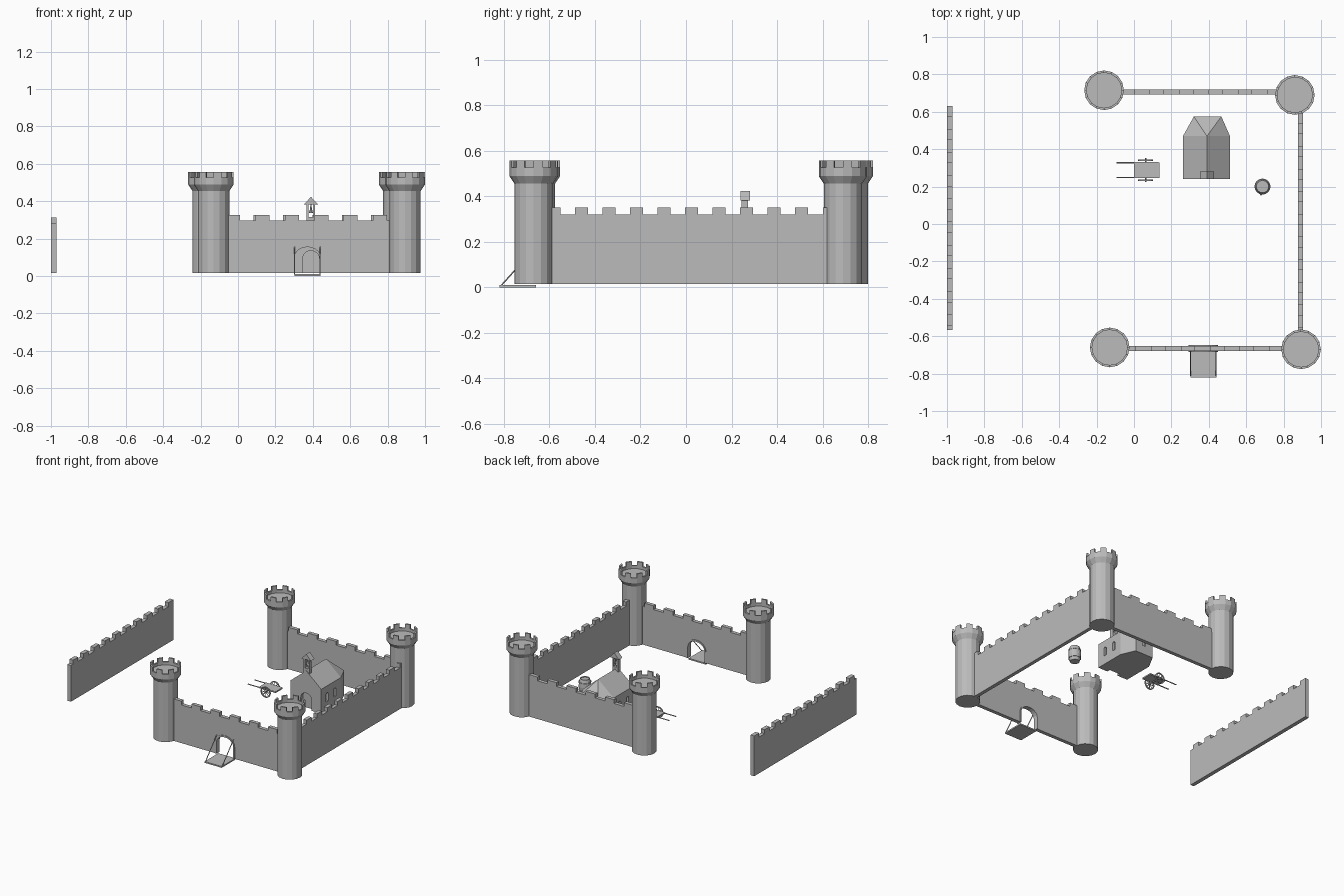
import bpy
import bmesh
from math import cos, sin, pi, tau
from mathutils import Matrix, Vector

cube = bpy.data.objects.get("Cube")
if cube:
    bpy.data.objects.remove(cube)

stone = bpy.data.materials.new("stone_grey")
stone.use_nodes = True
GREY = (0.5, 0.5, 0.5, 1)
stone.diffuse_color = GREY
stone.node_tree.nodes["Principled BSDF"].inputs["Base Color"].default_value = GREY

BASE = 0.015


def finish(name, bm):
    bmesh.ops.recalc_face_normals(bm, faces=bm.faces)
    mesh = bpy.data.meshes.new(name)
    bm.to_mesh(mesh)
    bm.free()
    mesh.materials.append(stone)
    obj = bpy.data.objects.new(name, mesh)
    bpy.context.collection.objects.link(obj)
    return obj


def prism(name, points, direction):
    """Extrude a closed outline of 3D points along a vector."""
    bm = bmesh.new()
    face = bm.faces.new([bm.verts.new(p) for p in points])
    out = bmesh.ops.extrude_face_region(bm, geom=[face], use_keep_orig=True)
    moved = [v for v in out["geom"] if isinstance(v, bmesh.types.BMVert)]
    bmesh.ops.translate(bm, verts=moved, vec=direction)
    return finish(name, bm)


def box(name, low, high):
    x, y, z = low
    X, Y, Z = high
    return prism(name, [(x, y, z), (X, y, z), (X, Y, z), (x, Y, z)], (0, 0, Z - z))


def rod(name, start, end, radius, sides=6):
    start, end = Vector(start), Vector(end)
    axis = end - start
    turn = axis.to_track_quat("Z", "Y").to_matrix().to_4x4()
    bm = bmesh.new()
    bmesh.ops.create_cone(bm, cap_ends=True, segments=sides, radius1=radius, radius2=radius,
                          depth=axis.length, matrix=Matrix.Translation((start + end) / 2) @ turn)
    return finish(name, bm)


def lathe(profile, sides):
    """Revolve (radius, height) pairs around z; first and last rings are capped."""
    bm = bmesh.new()
    rings = [[bm.verts.new((r * cos(tau * i / sides), r * sin(tau * i / sides), z))
              for i in range(sides)] for r, z in profile]
    bands = []
    for a, b in zip(rings, rings[1:]):
        bands.append([bm.faces.new((a[i], a[(i + 1) % sides], b[(i + 1) % sides], b[i]))
                      for i in range(sides)])
    bm.faces.new(rings[0][::-1])
    bm.faces.new(rings[-1])
    return bm, bands


def arch(cx, half, bottom, spring, top, steps=10):
    """Arch outline as (u, z), from the bottom left over the crown to the bottom right."""
    curve = [(cx - half * cos(pi * i / steps), spring + (top - spring) * sin(pi * i / steps))
             for i in range(steps + 1)]
    return [(cx - half, bottom)] + curve + [(cx + half, bottom)]


# Round corner towers with a flared, battlemented head
def tower(name, x, y):
    bm, bands = lathe([(0.084, BASE), (0.084, 0.455), (0.106, 0.488), (0.106, 0.527),
                       (0.094, 0.527), (0.094, 0.505)], 16)
    out = bmesh.ops.extrude_discrete_faces(bm, faces=bands[3][::2])
    verts = {v for f in out["faces"] for v in f.verts}
    bmesh.ops.translate(bm, verts=list(verts), vec=(0, 0, 0.03))
    tower_obj = finish(name, bm)
    tower_obj.location = (x, y, 0)


tower("front_right_tower", -0.13, -0.66)
tower("front_left_tower", 0.893, -0.67)
tower("back_right_tower", -0.16, 0.715)
tower("back_left_tower", 0.86, 0.69)


# Battlemented curtain walls
def wall(name, start, end, first, period, width, low, high, along_x, offset, thick=0.027, gate=()):
    top = [(start, low)]
    u = first
    while u < end:
        a, b = max(u, start), min(u + width, end)
        if b > a:
            top += [(a, low), (a, high), (b, high), (b, low)]
        u += period
    top.append((end, low))
    clean = [p for i, p in enumerate(top) if i == 0 or p != top[i - 1]]
    outline = [(start, BASE)] + clean + [(end, BASE)] + list(gate)[::-1]
    half = thick / 2
    if along_x:
        return prism(name, [(u, offset - half, z) for u, z in outline], (0, thick, 0))
    return prism(name, [(offset - half, u, z) for u, z in outline], (thick, 0, 0))


GATE_X, GATE_HALF = 0.371, 0.069
opening = arch(GATE_X, GATE_HALF, BASE, 0.1, 0.155)
wall("front_wall", -0.06, 0.83, -0.063, 0.157, 0.075, 0.297, 0.325, True, -0.666, gate=opening)
wall("back_wall", -0.09, 0.79, -0.073, 0.157, 0.076, 0.297, 0.325, True, 0.706)
wall("left_wall", -0.6, 0.62, -0.609, 0.121, 0.057, 0.32, 0.35, False, 0.89)
wall("right_wall", -0.567, 0.63, -0.543, 0.124, 0.06, 0.283, 0.313, False, -0.985, thick=0.029)

# Gate surround, drawbridge and chains
outer = arch(GATE_X, GATE_HALF + 0.01, BASE, 0.1, 0.167)
prism("gate_surround", [(x, -0.684, z) for x, z in outer + opening[::-1]], (0, 0.036, 0))
box("drawbridge", (GATE_X - 0.07, -0.82, 0), (GATE_X + 0.07, -0.66, 0.01))
for side, label in ((-1, "right"), (1, "left")):
    x = GATE_X + side * 0.068
    rod(label + "_chain", (x, -0.812, 0.008), (x, -0.68, 0.155), 0.003)

# Chapel: nave with a three-sided rear end and a hipped roof
plan = [(0.262, 0.24), (0.262, 0.47), (0.32, 0.575), (0.467, 0.575), (0.513, 0.47), (0.513, 0.24)]
RIDGE_X, EAVE, RIDGE = 0.39, 0.195, 0.3
bm = bmesh.new()
foot = [bm.verts.new((x, y, BASE)) for x, y in plan]
head = [bm.verts.new((x, y, EAVE)) for x, y in plan]
front_peak = bm.verts.new((RIDGE_X, 0.24, RIDGE))
back_peak = bm.verts.new((RIDGE_X, 0.47, RIDGE))
bm.faces.new(foot)
for i in range(5):
    bm.faces.new((foot[i], foot[i + 1], head[i + 1], head[i]))
bm.faces.new((foot[5], foot[0], head[0], front_peak, head[5]))
bm.faces.new((head[0], head[1], back_peak, front_peak))
bm.faces.new((head[4], head[5], front_peak, back_peak))
for i in (1, 2, 3):
    bm.faces.new((head[i], head[i + 1], back_peak))
chapel = finish("chapel", bm)


def carve(target, cutter):
    mod = target.modifiers.new("recess", "BOOLEAN")
    mod.operation, mod.solver, mod.object = "DIFFERENCE", "EXACT", cutter
    bpy.context.view_layer.objects.active = target
    bpy.ops.object.modifier_apply(modifier=mod.name)
    bpy.data.objects.remove(cutter)


# Door and narrow side windows
door = arch(RIDGE_X, 0.045, BASE - 0.01, 0.09, 0.135)
carve(chapel, prism("door_cutter", [(x, 0.23, z) for x, z in door], (0, 0.035, 0)))
for y in (0.31, 0.4):
    window = arch(y, 0.013, 0.08, 0.13, 0.145, 6)
    for x in (0.25, 0.495):
        carve(chapel, prism("window_cutter", [(x, u, z) for u, z in window], (0.03, 0, 0)))
window = arch(0.393, 0.013, 0.08, 0.13, 0.145, 6)
carve(chapel, prism("window_cutter", [(x, 0.56, z) for x, z in window], (0, 0.03, 0)))

# Open bell turret over the chapel front
for side, label in ((-1, "right"), (1, "left")):
    x = RIDGE_X + side * 0.018
    box(label + "_turret_post", (x - 0.005, 0.244, 0.27), (x + 0.005, 0.272, 0.385))
box("turret_base", (0.367, 0.244, 0.27), (0.413, 0.272, 0.315))
prism("turret_roof", [(0.352, 0.24, 0.382), (0.428, 0.24, 0.382), (RIDGE_X, 0.24, 0.423)], (0, 0.042, 0))
bm, _ = lathe([(0.011, 0.338), (0.006, 0.355), (0.002, 0.383)], 8)
bell = finish("bell", bm)
bell.location = (RIDGE_X, 0.258, 0)

# Barrel with hoops and a tap
bm, _ = lathe([(0.033, 0), (0.041, 0.03), (0.043, 0.055), (0.041, 0.08), (0.033, 0.11),
               (0.029, 0.11), (0.029, 0.104)], 16)
barrel = finish("barrel", bm)
barrel.location = (0.687, 0.2, BASE)
for label, z in (("lower", 0.022), ("upper", 0.08)):
    bm, _ = lathe([(0.041, 0), (0.043, 0), (0.043, 0.008), (0.041, 0.008)], 16)
    hoop = finish(label + "_hoop", bm)
    hoop.location = (0.687, 0.2, BASE + z)
rod("barrel_tap", (0.68, 0.16, 0.045), (0.677, 0.153, 0.045), 0.005)

# Two-wheeled cart with shafts
HUB_X, HUB_Z, WHEEL_R = 0.062, 0.056, 0.04
box("cart_bed", (0.0, 0.247, 0.064), (0.135, 0.33, 0.074))
rod("axle", (HUB_X, 0.225, HUB_Z), (HUB_X, 0.352, HUB_Z), 0.005)
for y, wheel_y, label in ((0.249, 0.235, "front"), (0.328, 0.342, "back")):
    rod(label + "_shaft", (0.13, y, 0.069), (-0.093, y, 0.069), 0.004)
    bm, bands = lathe([(WHEEL_R, -0.004), (WHEEL_R, 0.004), (0.033, 0.004), (0.033, -0.004)], 16)
    caps = [f for f in bm.faces if len(f.verts) > 4]
    bmesh.ops.delete(bm, geom=caps, context="FACES_ONLY")
    bmesh.ops.bridge_loops(bm, edges=[e for e in bm.edges if e.is_boundary])
    bmesh.ops.rotate(bm, verts=bm.verts, matrix=Matrix.Rotation(pi / 2, 3, "X"))
    rim = finish(label + "_wheel_rim", bm)
    rim.location = (HUB_X, wheel_y, HUB_Z)
    for i in range(4):
        dx, dz = 0.035 * cos(pi * i / 4), 0.035 * sin(pi * i / 4)
        rod(label + "_wheel_spoke", (HUB_X - dx, wheel_y, HUB_Z - dz),
            (HUB_X + dx, wheel_y, HUB_Z + dz), 0.003, 4)
